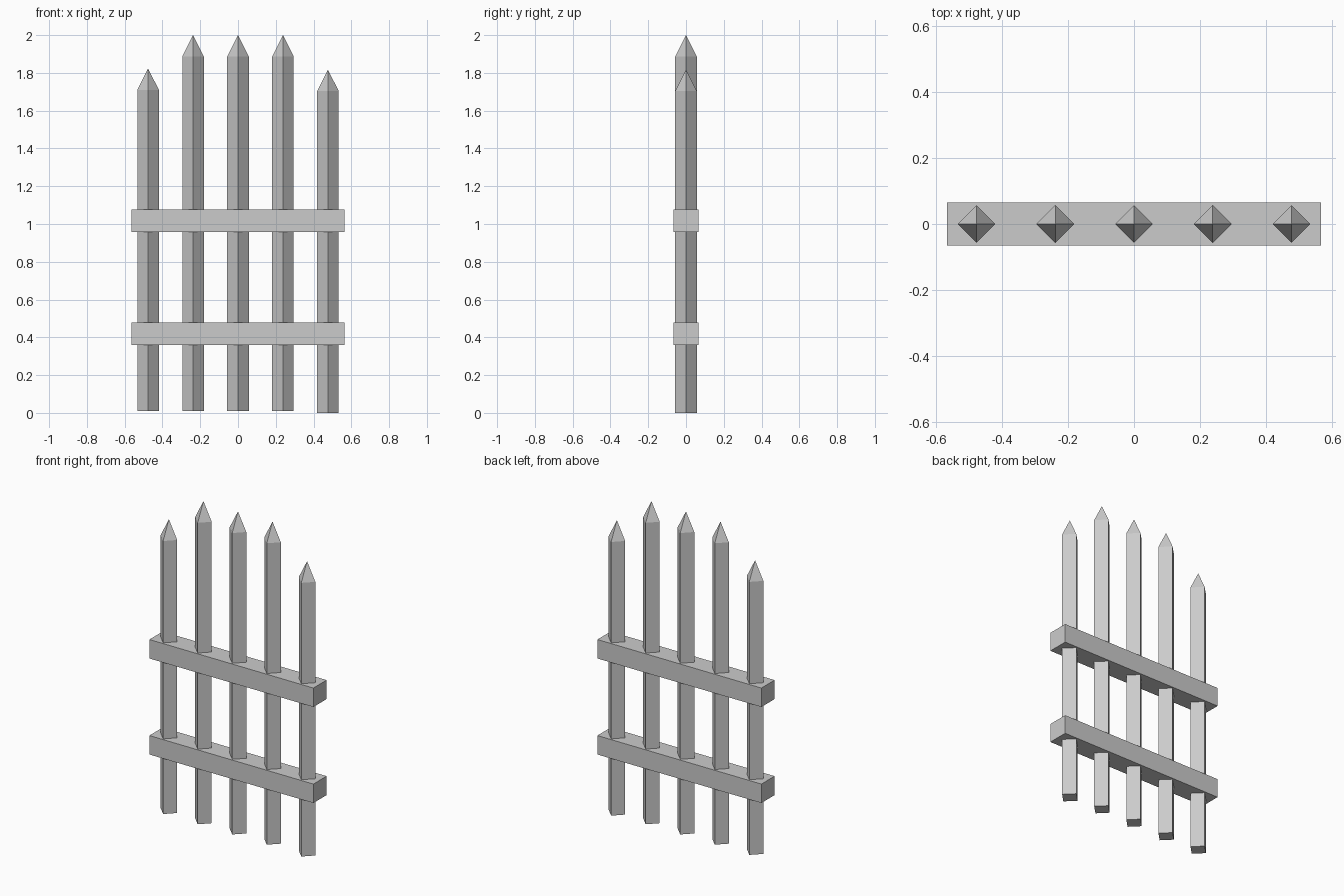
import bpy, bmesh
from mathutils import Vector

if "Cube" in bpy.data.objects:
    bpy.data.objects.remove(bpy.data.objects["Cube"])

R = 0.057            # picket half-diagonal
TIP = 0.113          # height of the pointed tip


def make_object(name, bm):
    bmesh.ops.recalc_face_normals(bm, faces=bm.faces)
    mesh = bpy.data.meshes.new(name)
    bm.to_mesh(mesh)
    bm.free()
    obj = bpy.data.objects.new(name, mesh)
    bpy.context.collection.objects.link(obj)
    return obj


def picket(name, x, z0, z_top):
    """Square post turned corner-forward, with a pyramid point."""
    bm = bmesh.new()
    ring = [bm.verts.new((x + dx * R, dy * R, z0))
            for dx, dy in ((1, 0), (0, 1), (-1, 0), (0, -1))]
    base = bm.faces.new(ring)
    ext = bmesh.ops.extrude_face_region(bm, geom=[base], use_keep_orig=True)
    top_verts = [g for g in ext["geom"] if isinstance(g, bmesh.types.BMVert)]
    top = next(g for g in ext["geom"] if isinstance(g, bmesh.types.BMFace))
    bmesh.ops.translate(bm, verts=top_verts, vec=Vector((0, 0, z_top - TIP - z0)))
    # pointed tip
    apex = bmesh.ops.poke(bm, faces=[top])["verts"][0]
    apex.co.z = z_top
    return make_object(name, bm)


def rail(name, z0, z1):
    bm = bmesh.new()
    bmesh.ops.create_cube(bm, size=1)
    bmesh.ops.scale(bm, verts=bm.verts, vec=(1.13, 0.13, z1 - z0))
    bmesh.ops.translate(bm, verts=bm.verts, vec=(0, 0, (z0 + z1) / 2))
    return make_object(name, bm)


# Upright pickets: x, bottom, tip
for i, (x, z0, z1) in enumerate(((-0.476, 0.01, 1.823), (-0.238, 0.01, 2.0),
                                 (0.0, 0.01, 2.0), (0.238, 0.01, 2.0),
                                 (0.476, 0.0, 1.817))):
    picket(f"picket_{i + 1}", x, z0, z1)

# Cross rails
rail("lower_rail", 0.36, 0.478)
rail("upper_rail", 0.958, 1.076)
